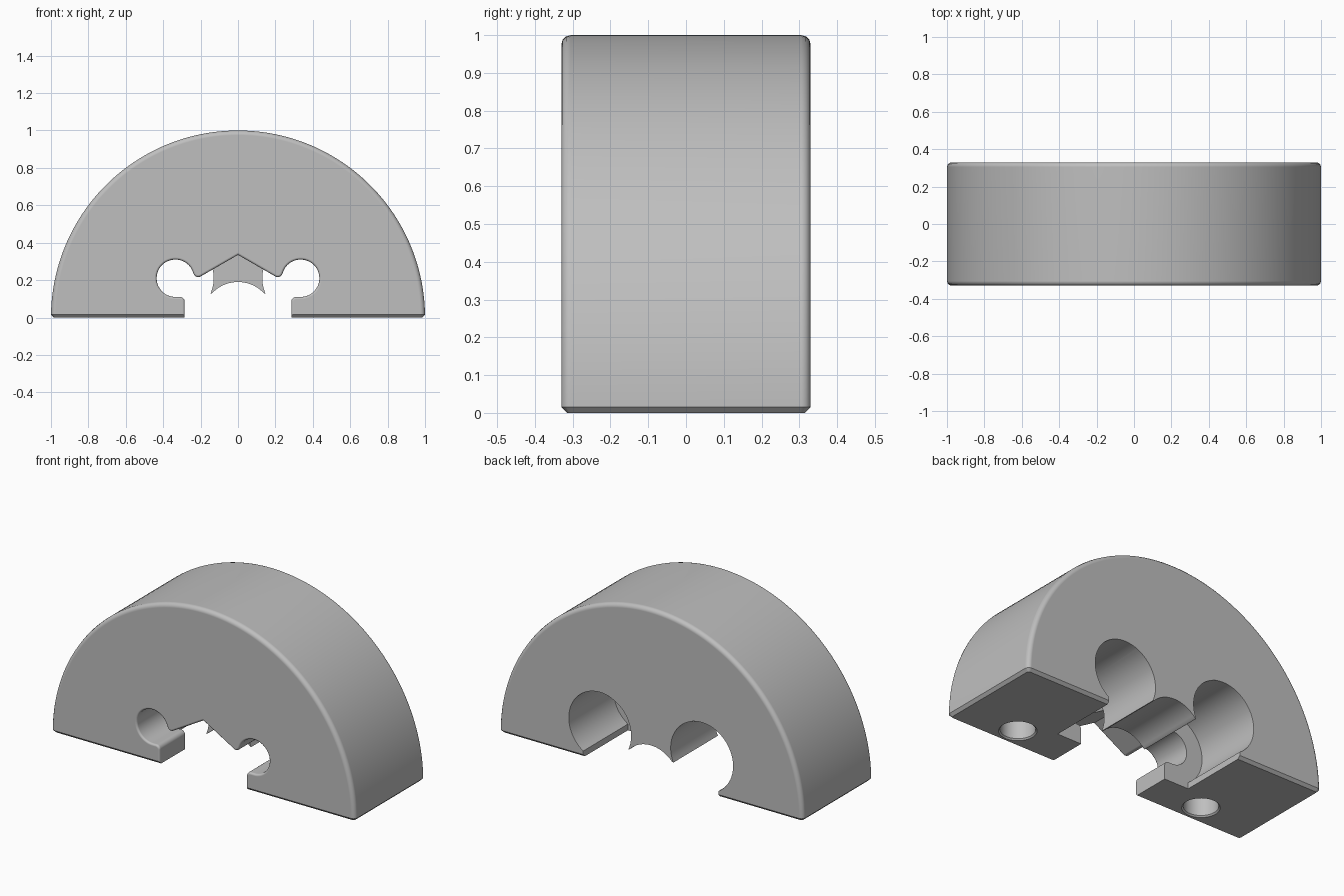
import bpy, bmesh
from math import sin, cos, pi, radians, hypot

cube = bpy.data.objects.get("Cube")
if cube:
    bpy.data.objects.remove(cube, do_unlink=True)

HALF_DEPTH = 0.33   # half thickness of the block
STEP_Y = -0.09      # where the front flange meets the bores
FILLET = 0.025


def arc(cx, cz, r, a0, a1, n):
    """Points along an arc, angles in degrees."""
    steps = [radians(a0 + (a1 - a0) * i / n) for i in range(n + 1)]
    return [(cx + r * cos(a), cz + r * sin(a)) for a in steps]


def mirrored(half):
    """Close a right-hand profile that starts on the centre line."""
    return half + [(-x, z) for x, z in reversed(half) if x > 1e-5]


def to_object(bm, name):
    bmesh.ops.recalc_face_normals(bm, faces=bm.faces[:])
    mesh = bpy.data.meshes.new(name)
    bm.to_mesh(mesh)
    bm.free()
    ob = bpy.data.objects.new(name, mesh)
    bpy.context.scene.collection.objects.link(ob)
    return ob


def prism(name, profile, y0, y1):
    bm = bmesh.new()
    face = bm.faces.new([bm.verts.new((x, y0, z)) for x, z in profile])
    new = bmesh.ops.extrude_face_region(bm, geom=[face])["geom"]
    verts = [g for g in new if isinstance(g, bmesh.types.BMVert)]
    bmesh.ops.translate(bm, verts=verts, vec=(0, y1 - y0, 0))
    return to_object(bm, name)


def half_disc():
    """Arched block with rounded rims and a chamfered base."""
    quarter = [i * pi / 6 for i in range(4)]
    rims = [(-HALF_DEPTH + FILLET * (1 - sin(a)), 1 - FILLET * (1 - cos(a)))
            for a in reversed(quarter)]
    rims = [(y, r) for y, r in reversed(rims)]
    rims = sorted(rims) + sorted((-y, r) for y, r in rims)
    bm = bmesh.new()
    rows = [[bm.verts.new((x, y, z)) for x, z in arc(0, 0, r, 0, 180, 96)]
            for y, r in rims]
    for a, b in zip(rows, rows[1:]):
        for i in range(len(a) - 1):
            bm.faces.new((a[i], a[i + 1], b[i + 1], b[i]))
    bm.faces.new(rows[0])
    bm.faces.new(rows[-1])
    base = bm.faces.new([r[0] for r in rows] + [r[-1] for r in reversed(rows)])
    bmesh.ops.recalc_face_normals(bm, faces=bm.faces[:])
    bmesh.ops.bevel(bm, geom=list(base.edges), offset=0.016, segments=1,
                    affect='EDGES', clamp_overlap=True)
    return to_object(bm, "arched_block")


# Front slot: roof, rounded lips, small round pockets and hooked feet
slot = [(0, 0.335)]
slot += arc(0.213, 0.241, 0.025, 240, 346, 8)
slot += arc(0.335, 0.21, 0.1, 164, -90, 36)
slot += arc(0.31, 0.085, 0.025, 90, 180, 6)
slot += [(0.285, -0.1)]

# Rear recess: two large bores and a scooped tongue between them
recess = arc(0, 0, 0.19, 90, 43, 10)
recess += arc(0.335, 0.21, 0.205, 204, -57.5, 48)
recess += [(0.445, -0.1)]

body = half_disc()
cutters = [
    prism("front_slot_cutter", mirrored(slot), -0.5, STEP_Y + 0.002),
    prism("rear_recess_cutter", mirrored(recess), STEP_Y, 0.5),
]

# Blind round holes in the base
HOLE_X, HOLE_Y, HOLE_R = 0.625, -0.2, 0.093
for side in (-1, 1):
    bm = bmesh.new()
    bmesh.ops.create_cone(bm, cap_ends=True, segments=48, radius1=HOLE_R,
                          radius2=HOLE_R, depth=0.5)
    bmesh.ops.translate(bm, verts=bm.verts[:], vec=(side * HOLE_X, HOLE_Y, 0))
    cutters.append(to_object(bm, "base_hole_cutter"))

for cutter in cutters:
    cutter.hide_render = True
    mod = body.modifiers.new("cut", 'BOOLEAN')
    mod.operation = 'DIFFERENCE'
    mod.solver = 'EXACT'
    mod.object = cutter
bpy.context.view_layer.update()
cut_mesh = bpy.data.meshes.new_from_object(
    body.evaluated_get(bpy.context.evaluated_depsgraph_get()))
body.modifiers.clear()
body.data = cut_mesh
for cutter in cutters:
    bpy.data.objects.remove(cutter, do_unlink=True)


# Soften the slot, bore and hole rims
def on_rim(e, y, min_x):
    ends = [v.co for v in e.verts]
    return (all(abs(c.y - y) < 1e-4 and min_x <= abs(c.x) < 0.6 and c.z < 0.45
                for c in ends) and max(c.z for c in ends) > 0.02)


def on_hole(e):
    return all(abs(v.co.z) < 1e-4 and
               abs(hypot(abs(v.co.x) - HOLE_X, v.co.y - HOLE_Y) - HOLE_R) < 2e-3
               for v in e.verts)


bm = bmesh.new()
bm.from_mesh(body.data)
bmesh.ops.remove_doubles(bm, verts=bm.verts[:], dist=1e-5)
for test, width, segs in ((lambda e: on_rim(e, -HALF_DEPTH, 0), 0.012, 3),
                          (lambda e: on_rim(e, HALF_DEPTH, 0.25), 0.01, 2),
                          (on_hole, 0.008, 1)):
    edges = [e for e in bm.edges if test(e)]
    if edges:
        bmesh.ops.bevel(bm, geom=edges, offset=width, segments=segs,
                        profile=0.5, affect='EDGES', clamp_overlap=True)
bm.to_mesh(body.data)
bm.free()

# Single grey finish
grey = bpy.data.materials.new("plain_grey")
grey.use_nodes = True
color = (0.52, 0.52, 0.52, 1)
grey.diffuse_color = color
grey.node_tree.nodes["Principled BSDF"].inputs["Base Color"].default_value = color
body.data.materials.clear()
body.data.materials.append(grey)

bpy.ops.object.select_all(action='DESELECT')
body.select_set(True)
bpy.context.view_layer.objects.active = body
bpy.ops.object.shade_smooth_by_angle(angle=radians(35))
weighted = body.modifiers.new("even_shading", 'WEIGHTED_NORMAL')
weighted.keep_sharp = True
